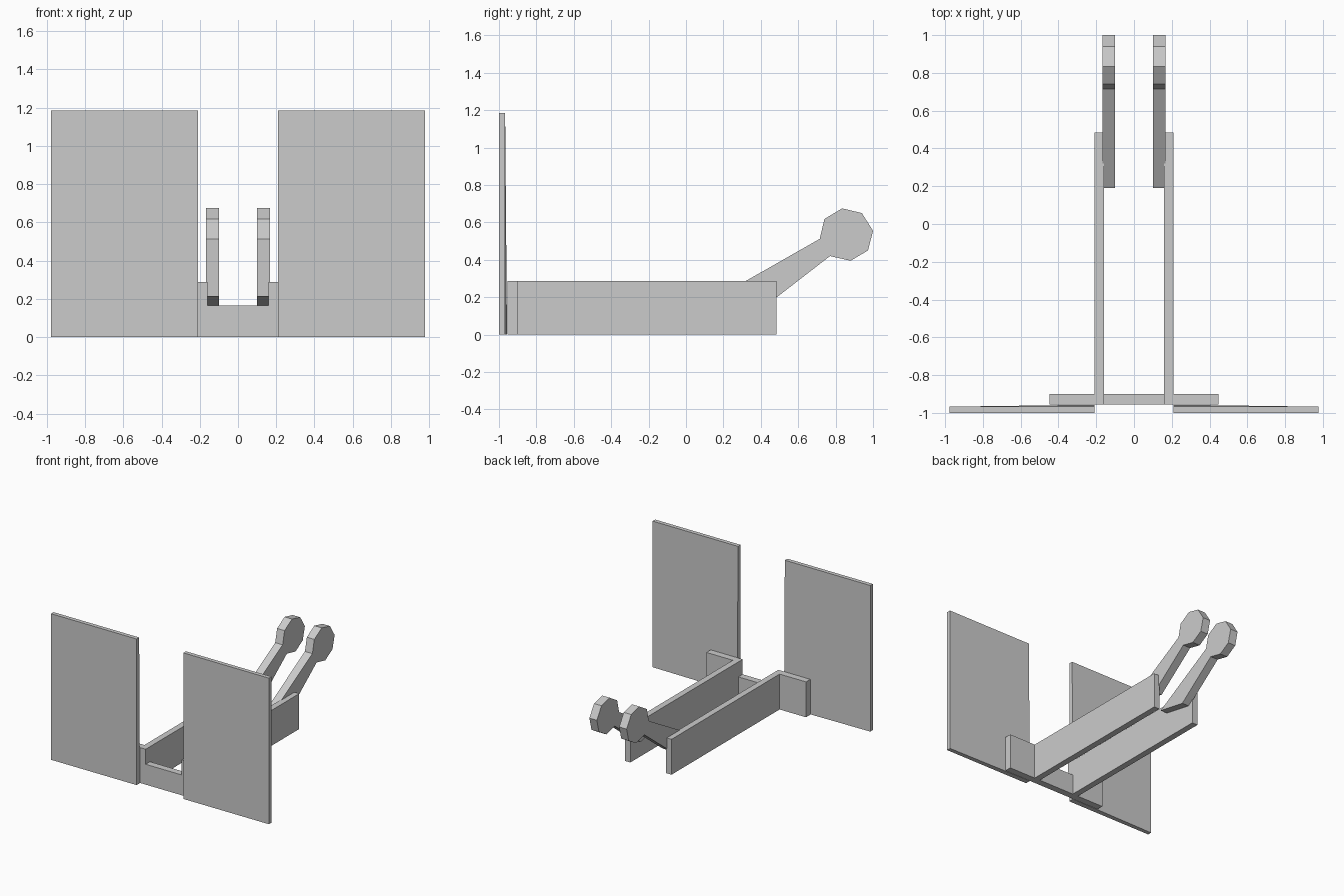
import bpy

if "Cube" in bpy.data.objects:
    bpy.data.objects.remove(bpy.data.objects["Cube"])

def make(name, verts, faces):
    me = bpy.data.meshes.new(name)
    me.from_pydata(verts, [], faces)
    me.update()
    ob = bpy.data.objects.new(name, me)
    bpy.context.collection.objects.link(ob)
    return ob

def prism(name, profile, axis, lo, hi):
    """Extrude a closed 2D profile along axis 'x' (profile = y,z) or 'z' (profile = x,y)."""
    n = len(profile)
    if axis == 'x':
        verts = [(d, a, b) for d in (lo, hi) for a, b in profile]
    else:
        verts = [(a, b, d) for d in (lo, hi) for a, b in profile]
    faces = [tuple(reversed(range(n))), tuple(range(n, 2 * n))]
    faces += [(i, (i + 1) % n, (i + 1) % n + n, i + n) for i in range(n)]
    return make(name, verts, faces)

def rect(a0, a1, b0, b1):
    return [(a0, b0), (a1, b0), (a1, b1), (a0, b1)]

def mirror_x(ob):
    ob.modifiers.new("mirror", 'MIRROR').use_mirror_merge = False
    return ob

# Upright front panels, slightly thicker at the lower inner back corner
panel = mirror_x(prism("front_panel", rect(0.21, 0.977, -1.0, -0.967), 'z', 0, 1.185))
panel.data.vertices[3].co.y = -0.957

# L-shaped side rails with outward flanges behind the panels
rail = [(0.16, -0.955), (0.447, -0.955), (0.447, -0.90),
        (0.21, -0.90), (0.21, 0.485), (0.16, 0.485)]
mirror_x(prism("side_rail", rail, 'z', 0, 0.287))

# Low cross bar joining the rails
prism("cross_bar", rect(-0.16, 0.16, -0.955, -0.90), 'z', 0, 0.165)

# Sloping arms with octagonal heads
arm = [(0.19, 0.213), (0.44, 0.165), (0.77, 0.42), (0.88, 0.395), (0.973, 0.45),
       (1.0, 0.555), (0.94, 0.65), (0.835, 0.675), (0.74, 0.618), (0.715, 0.512)]
mirror_x(prism("rear_arm", arm, 'x', 0.10, 0.167))
